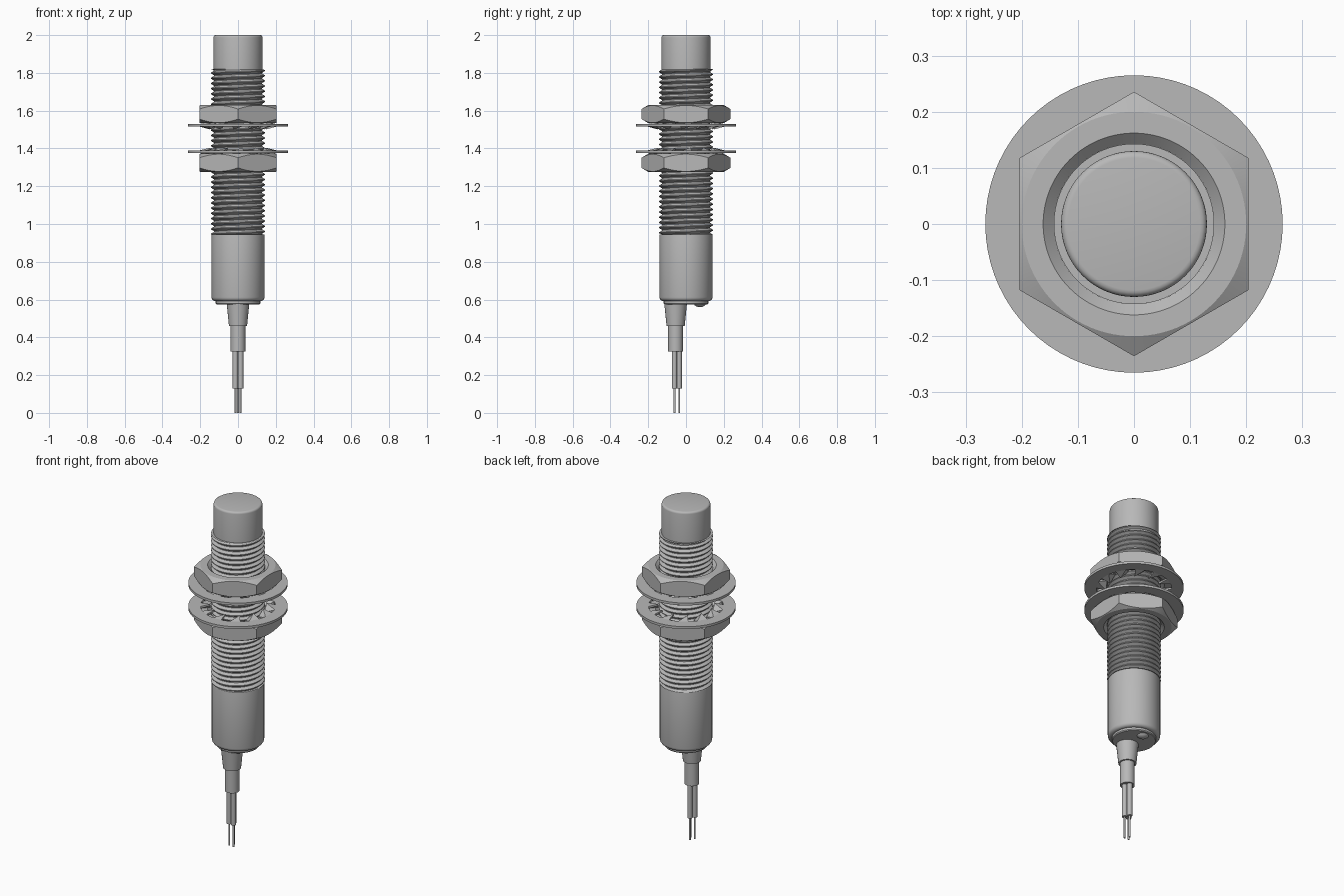
import bpy, bmesh
from math import pi, cos, sin, radians

cube = bpy.data.objects.get("Cube")
if cube:
    bpy.data.objects.remove(cube)

grey = bpy.data.materials.new("plain grey")
grey.use_nodes = True
COLOUR = (0.48, 0.48, 0.48, 1)
grey.diffuse_color = COLOUR
grey.node_tree.nodes["Principled BSDF"].inputs["Base Color"].default_value = COLOUR


def finish(name, bm, angle=25):
    bmesh.ops.remove_doubles(bm, verts=bm.verts, dist=1e-5)
    bmesh.ops.recalc_face_normals(bm, faces=bm.faces)
    mesh = bpy.data.meshes.new(name)
    bm.to_mesh(mesh)
    bm.free()
    mesh.materials.append(grey)
    mesh.shade_smooth()
    mesh.set_sharp_from_angle(angle=radians(angle))
    obj = bpy.data.objects.new(name, mesh)
    bpy.context.collection.objects.link(obj)
    return obj


def lathe(name, profile, x=0, y=0, sides=64, closed=False):
    """Turn (radius, z) points round a vertical axis; radius may depend on angle."""
    bm = bmesh.new()
    rings = []
    for j in range(sides):
        a = 2 * pi * j / sides
        points = profile(a) if callable(profile) else profile
        rings.append([bm.verts.new((x + r * cos(a), y + r * sin(a), z)) for r, z in points])
    n = len(rings[0])
    for j in range(sides):
        p, q = rings[j], rings[(j + 1) % sides]
        for k in range(n if closed else n - 1):
            m = (k + 1) % n
            bm.faces.new((p[k], q[k], q[m], p[m]))
    if not closed:
        bm.faces.new([r[0] for r in rings])
        bm.faces.new([r[-1] for r in rings])
    return finish(name, bm)


def rounded(r, z, fillet, top):
    """Quarter-round corner points of a turned part."""
    arc = [(r - fillet + fillet * cos(t * pi / 8),
            z + (1 if top else -1) * fillet * (sin(t * pi / 8) - 1)) for t in range(5)]
    return arc if top else arc[::-1]


# Sensing head and rear sleeve
lathe("sensing_head", [(0.13, 1.8)] + rounded(0.13, 2.0, 0.012, True))
lathe("rear_sleeve", rounded(0.14, 0.592, 0.02, False) + rounded(0.14, 0.945, 0.004, True))
lathe("end_plug", [(0.114, 0.575), (0.118, 0.58), (0.118, 0.6)])


# Threaded barrel with a helical ridge
def thread(name, z0, z1, pitch, minor, major, sides=64):
    bm = bmesh.new()
    shape = [(0, minor), (0.12, minor), (0.48, major), (0.64, major)]
    turns = int((z1 - z0) / pitch) + 3
    rows = []
    for t in range(turns):
        for part, r in shape:
            row = []
            for j in range(sides + 1):
                a = 2 * pi * j / sides
                z = z0 + pitch * (t - 1 + part + j / sides)
                row.append(bm.verts.new((r * cos(a), r * sin(a), min(max(z, z0), z1))))
            rows.append(row)
    for low, high in zip(rows, rows[1:]):
        for j in range(sides):
            bm.faces.new((low[j], low[j + 1], high[j + 1], high[j]))
    bmesh.ops.dissolve_degenerate(bm, dist=1e-5, edges=bm.edges)
    return finish(name, bm)


thread("barrel_thread", 0.945, 1.82, 0.0275, 0.127, 0.143)
lathe("barrel_core", [(0.127, 0.94), (0.127, 1.818)])


# Hexagonal nuts with conical chamfers and countersunk bores
def nut(name, z0, z1):
    def section(a):
        side = (a + pi / 6) % (pi / 3) - pi / 6
        r = 0.204 / cos(side)
        drop = 0.6 * (r - 0.2)
        return [(0.143, z0 + 0.018), (0.162, z0), (0.2, z0), (r, z0 + drop),
                (r, z1 - drop), (0.2, z1), (0.162, z1), (0.143, z1 - 0.018)]
    return lathe(name, section, sides=96, closed=True)


nut("upper_nut", 1.534, 1.63)
nut("lower_nut", 1.276, 1.372)


# Lock washers: flat ring with twisted inner teeth
def washer(name, z, teeth=12):
    h = 0.007
    lathe(name + "_ring", [(0.2, z - h), (0.265, z - h), (0.265, z + h), (0.2, z + h)],
          sides=72, closed=True)
    bm = bmesh.new()
    for i in range(teeth):
        mid = 2 * pi * i / teeth
        corners = []
        for r, half, twist in ((0.204, 0.15, 0.002), (0.15, 0.15, 0.016)):
            for s in (-1, 1):
                a = mid + s * half
                for up in (-1, 1):
                    corners.append(bm.verts.new((r * cos(a), r * sin(a),
                                                 z + s * twist + up * 0.005)))
        bmesh.ops.convex_hull(bm, input=corners)
    finish(name + "_teeth", bm)


washer("upper_washer", 1.522)
washer("lower_washer", 1.383)

# Cable, strain relief and indicator lamp
CABLE_Y = -0.055
lathe("strain_relief", [(0.048, 0.46), (0.06, 0.58)], y=CABLE_Y, sides=40)
lathe("cable", [(0.039, 0.325), (0.039, 0.47)], y=CABLE_Y, sides=40)
lamp = [(0.034 * sin(t * pi / 16), 0.585 - 0.025 * cos(t * pi / 16)) for t in range(1, 9)]
lathe("indicator_lamp", lamp, y=0.073, sides=32)

# Three insulated wires with bare ends
for label, x, y in (("left", 0.014, -0.061), ("right", -0.014, -0.061), ("rear", 0, -0.036)):
    lathe(label + "_wire", [(0.014, 0.13), (0.014, 0.33)], x, y, 24)
    lathe(label + "_wire_end", [(0.005, 0), (0.005, 0.14)], x, y, 12)
